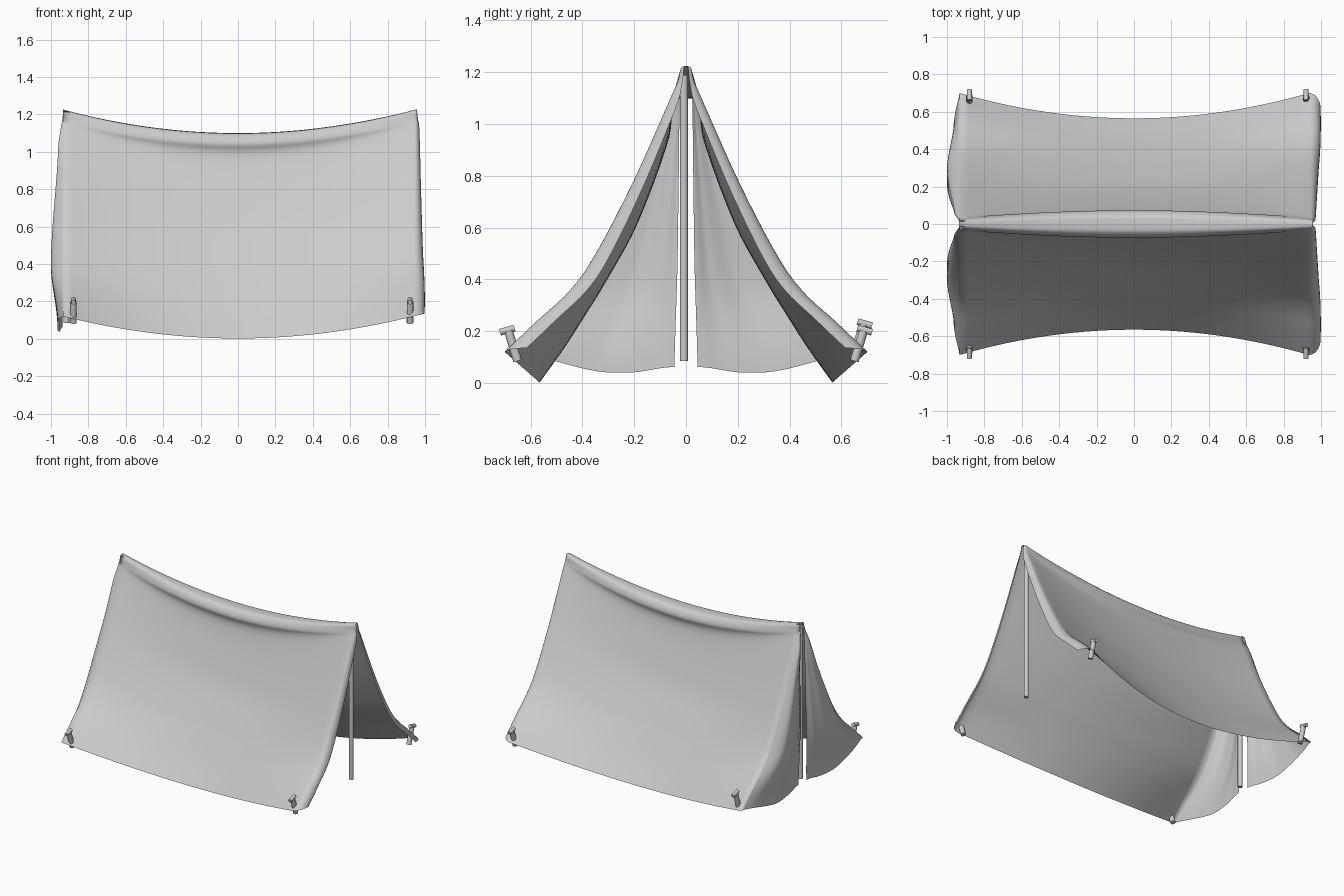
import bpy, bmesh, math
from mathutils import Vector

if "Cube" in bpy.data.objects:
    bpy.data.objects.remove(bpy.data.objects["Cube"])

# Half cross-sections (y, z) from ridge to hem: at the poles and at mid-length
END = [(0, 1.225), (.02, 1.215), (.03, 1.17), (.06, 1.10), (.21, .765),
       (.36, .48), (.46, .345), (.58, .235), (.70, .12)]
MID = [(0, 1.10), (.045, 1.092), (.073, 1.045), (.064, .95), (.185, .62),
       (.31, .39), (.39, .26), (.47, .135), (.565, .002)]
SUB = 5


def smooth(a):
    a = min(max(a, 0), 1)
    return a * a * (3 - 2 * a)


def spline(pts):
    """Catmull-Rom samples through the points."""
    p = [Vector(q) for q in pts]
    p = [2 * p[0] - p[1]] + p + [2 * p[-1] - p[-2]]
    out = []
    for i in range(1, len(p) - 2):
        a, b, c, d = p[i - 1:i + 3]
        for k in range(SUB):
            t = k / SUB
            out.append(.5 * (2 * b + (c - a) * t + (2 * a - 5 * b + 4 * c - d) * t * t
                             + (3 * b - a - 3 * c + d) * t ** 3))
    return out + [p[-2]]


end, mid = spline(END), spline(MID)
ROWS = len(end)


def row(j):
    """One strip of cloth: door flap, side panel, then turned-in front edge."""
    t = j / (ROWS - 1)
    e, m = end[j], mid[j]
    pts = []
    inner = min(e.x * .6, .012 + .033 * t)
    bulge = .005 + .025 * smooth((1.225 - e.y) / .2) + .04 * smooth((1.1 - e.y) / .7)
    bulge *= 1 - .5 * smooth((.4 - e.y) / .28)
    # door flap, curling in again along its free edge
    for k in range(24, 0, -1):
        s = k / 24
        y = e.x + (inner - e.x) * s
        prof = math.sin(math.pi / 2 * min(s / .3, 1)) - .45 * smooth((s - .5) / .35) - .35 * smooth((s - .82) / .18)
        z = e.y - t ** 4 * (.08 * smooth(s / .65) - .022 * smooth((s - .72) / .28))
        pts.append((-.93 - bulge * prof, y, z))
    # sagging side panel
    for k in range(41):
        u = k / 20 - 1
        p = m.lerp(e, u * u)
        pts.append((u * .9325 + (.012 * (1 - t) + .0025) * smooth((u - .5) * 2), p.x, p.y))
    # turned-in front edge
    w = .15 + .85 * smooth(t * 1.05)
    for k in range(1, 7):
        a = k / 6 * math.pi / 2
        dy = min((1 - math.cos(a)) * .085 * w, e.x * .6)
        pts.append((.935 + .012 * (1 - t) + .063 * math.sin(a) * w, e.x - dy, e.y + .015 * t * math.sin(a)))
    return pts


bm = bmesh.new()
grid = [[bm.verts.new(p) for p in row(j)] for j in range(ROWS)]
for r0, r1 in zip(grid, grid[1:]):
    for i in range(len(r0) - 1):
        bm.faces.new((r0[i], r0[i + 1], r1[i + 1], r1[i]))
bmesh.ops.remove_doubles(bm, verts=bm.verts, dist=.0005)
bmesh.ops.recalc_face_normals(bm, faces=bm.faces)
for f in bm.faces:
    f.smooth = True
me = bpy.data.meshes.new("canvas")
bm.to_mesh(me)
bm.free()
canvas = bpy.data.objects.new("canvas", me)
bpy.context.collection.objects.link(canvas)
mod = canvas.modifiers.new("both_sides", 'MIRROR')
mod.use_axis = (False, True, False)


def rod(name, a, b, r):
    """Cylinder between two points."""
    a, b = Vector(a), Vector(b)
    bpy.ops.mesh.primitive_cylinder_add(vertices=16, radius=r, depth=(b - a).length, location=(a + b) / 2)
    o = bpy.context.object
    o.name = name
    o.rotation_euler = (b - a).to_track_quat('Z', 'Y').to_euler()
    bpy.ops.object.shade_smooth_by_angle()


# Poles
for name, x in (("front_pole", .918), ("back_pole", -.918)):
    rod(name, (x, -.008, .085), (x, -.008, 1.19), .016)

# Hooked pegs at the four corners
for x in (-.88, .92):
    for s in (-1, 1):
        dz = .025 if (x < 0 and s > 0) else 0
        rod("peg_stem", (x, s * .65, .085 + dz), (x, s * .685, .2 + dz), .017)
        rod("peg_hook", (x, s * .662, .212 + dz), (x, s * .718, .196 + dz), .013)
